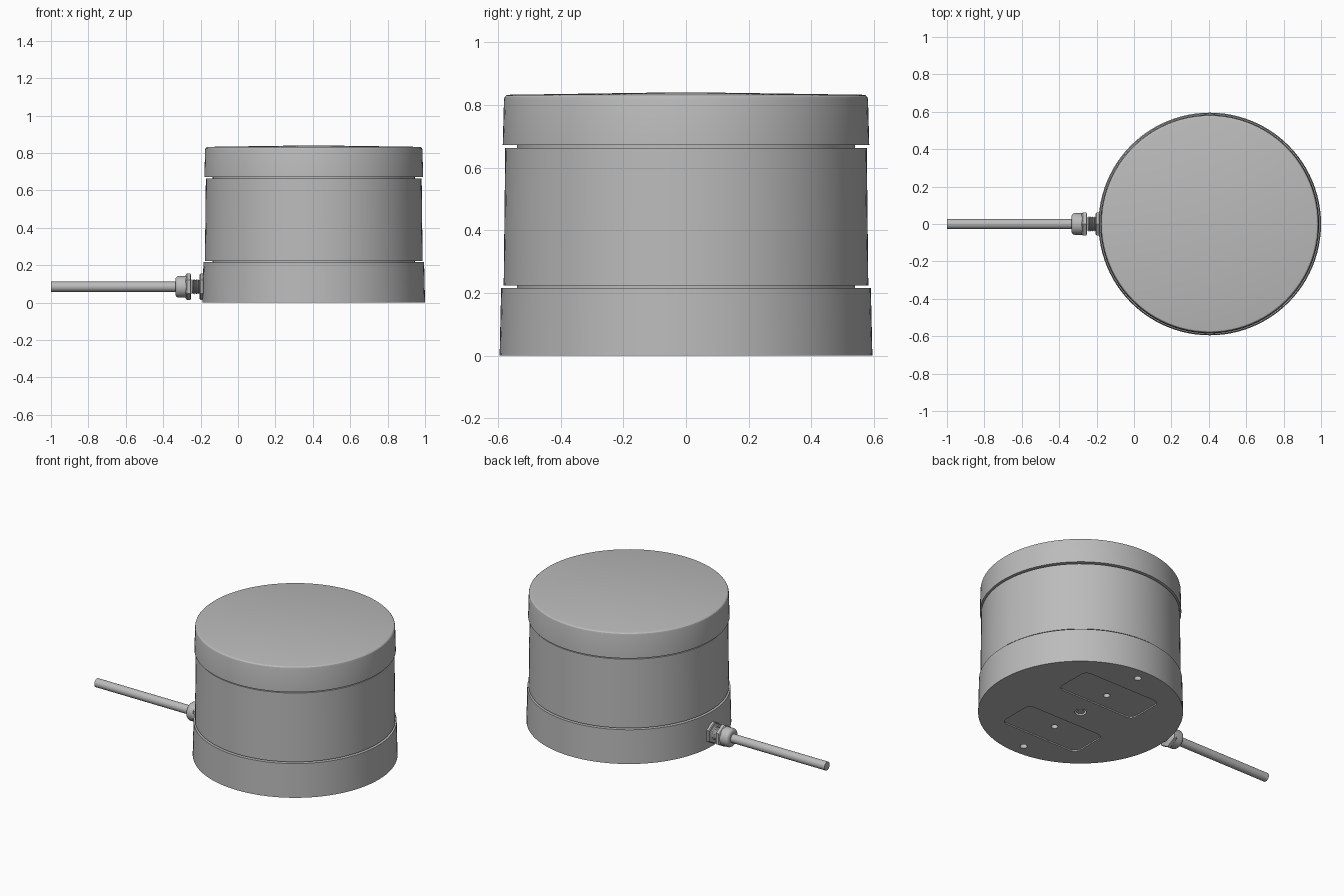
import bpy, bmesh, math
from mathutils import Matrix, Vector

if "Cube" in bpy.data.objects:
    bpy.data.objects.remove(bpy.data.objects["Cube"], do_unlink=True)

CX = 0.405        # axis of the round housing
CABLE_Z = 0.085   # axis of the cable and gland

steel = bpy.data.materials.new("satin grey metal")
steel.use_nodes = True
steel.diffuse_color = (0.5, 0.5, 0.5, 1)
steel.node_tree.nodes["Principled BSDF"].inputs["Base Color"].default_value = (0.5, 0.5, 0.5, 1)


def finish(name, bm, matrix, angle=30):
    """Turn a bmesh into a named, shaded object."""
    bmesh.ops.recalc_face_normals(bm, faces=bm.faces)
    me = bpy.data.meshes.new(name)
    bm.transform(matrix)
    bm.to_mesh(me)
    bm.free()
    me.materials.append(steel)
    ob = bpy.data.objects.new(name, me)
    bpy.context.collection.objects.link(ob)
    smooth(ob, angle)
    return ob


def smooth(ob, angle=30):
    bpy.ops.object.select_all(action='DESELECT')
    ob.select_set(True)
    bpy.context.view_layer.objects.active = ob
    bpy.ops.object.shade_smooth_by_angle(angle=math.radians(angle))


def lathe(name, profile, matrix, sides=96, start=0.0):
    """Revolve (radius, height) points about local z; ends are closed."""
    bm = bmesh.new()
    rings = []
    for r, h in profile:
        ring = []
        for i in range(sides):
            a = start + 2 * math.pi * i / sides
            ring.append(bm.verts.new((r * math.cos(a), r * math.sin(a), h)))
        rings.append(ring)
    for lo, hi in zip(rings, rings[1:]):
        for i in range(sides):
            j = (i + 1) % sides
            bm.faces.new((lo[i], lo[j], hi[j], hi[i]))
    bm.faces.new(rings[0][::-1])
    bm.faces.new(rings[-1])
    return finish(name, bm, matrix)


body = Matrix.Translation((CX, 0, 0))
# Local z points along -x, so profile heights are distances towards the cable end
sideways = Matrix.Translation((0, 0, CABLE_Z)) @ Matrix.Rotation(-math.pi / 2, 4, 'Y')

# Housing: base, middle drum and cap, with recessed necks between them
base = lathe("base", [(0.595, 0), (0.59, 0.217)], body)
lathe("lower_neck", [(0.54, 0.21), (0.54, 0.23)], body)
lathe("middle_drum", [(0.582, 0.224), (0.577, 0.663)], body)
lathe("upper_neck", [(0.54, 0.655), (0.54, 0.68)], body)
lathe("cap", [(0.585, 0.672), (0.581, 0.818), (0.579, 0.826), (0.574, 0.831),
              (0.566, 0.833), (0.02, 0.841)], body)

# Cutters for the underside: two shallow rounded pockets, then the screw holes
cutters = []
for side in (1, -1):
    bm = bmesh.new()
    bmesh.ops.create_cube(bm, size=1, matrix=Matrix.Diagonal((0.56, 0.25, 0.016, 1)))
    upright = [e for e in bm.edges if abs((e.verts[0].co - e.verts[1].co).z) > 0.01]
    bmesh.ops.bevel(bm, geom=upright, offset=0.04, segments=6, profile=0.5, affect='EDGES')
    cutters.append(finish("pocket_cutter", bm, Matrix.Translation((CX, side * 0.255, 0))))
for y, r in ((0.515, 0.022), (0.235, 0.02), (0, 0.035), (-0.235, 0.02), (-0.515, 0.022)):
    spot = Matrix.Translation((CX, y, 0))
    cutters.append(lathe("hole_cutter", [(r, -0.05), (r, 0.06)], spot, 24))
for cutter in cutters:
    mod = base.modifiers.new("cut", 'BOOLEAN')
    mod.operation = 'DIFFERENCE'
    mod.solver = 'EXACT'
    mod.object = cutter
    bpy.context.view_layer.objects.active = base
    bpy.ops.object.modifier_apply(modifier=mod.name)
    bpy.data.objects.remove(cutter, do_unlink=True)
smooth(base)

# Centre screw set into the underside
lathe("centre_screw", [(0.024, 0.004), (0.024, 0.07)], body, 24)

# Cable gland: lock nut, thread, clamping nut and domed cap
lathe("lock_nut", [(0.06, 0.18), (0.07, 0.186), (0.07, 0.2), (0.064, 0.205)], sideways, 6)
thread = []
for i in range(6):
    h = 0.2 + i * 0.009
    thread += [(0.034, h), (0.041, h + 0.0045)]
lathe("gland_thread", thread, sideways, 32)
lathe("clamping_nut", [(0.06, 0.25), (0.07, 0.255), (0.07, 0.274), (0.062, 0.28)], sideways, 6)
dome = [(0.058, 0.275), (0.058, 0.315)]
for i in range(1, 6):
    a = i / 5 * math.pi / 2
    dome.append((0.038 + 0.02 * math.cos(a), 0.315 + 0.02 * math.sin(a)))
lathe("gland_dome", dome, sideways, 32)

# Cable
lathe("cable", [(0.027, 0.3), (0.027, 1.0)], sideways, 32)
